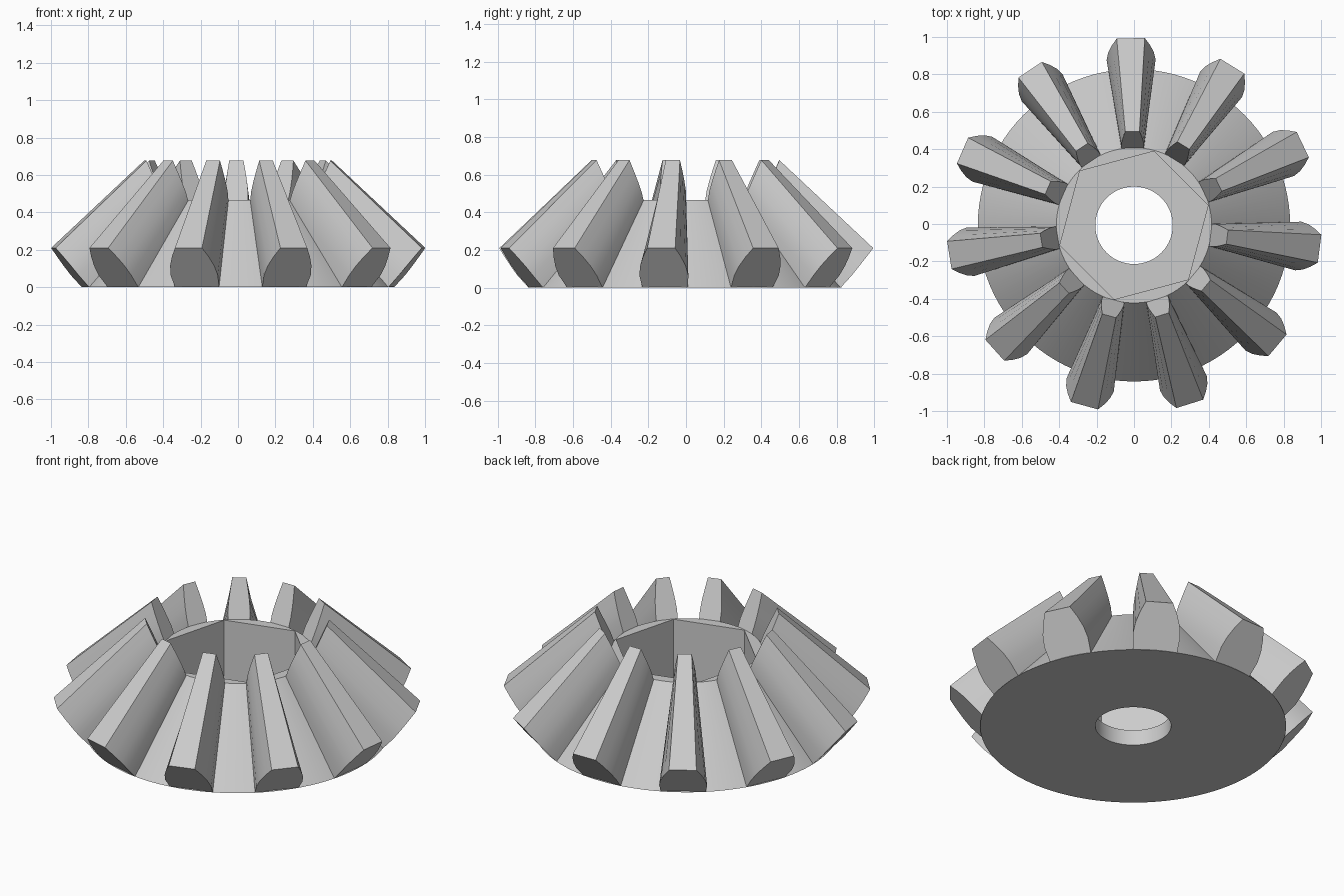
import bpy, bmesh, math
from mathutils import Matrix

if "Cube" in bpy.data.objects:
    bpy.data.objects.remove(bpy.data.objects["Cube"])

TEETH = 11
CENTRE_Y = -0.007

steel = bpy.data.materials.new("light grey metal")
steel.use_nodes = True
steel.diffuse_color = (0.6, 0.6, 0.6, 1)
steel.node_tree.nodes["Principled BSDF"].inputs["Base Color"].default_value = (0.6, 0.6, 0.6, 1)


def make_object(name, bm):
    bmesh.ops.recalc_face_normals(bm, faces=bm.faces)
    mesh = bpy.data.meshes.new(name)
    bm.to_mesh(mesh)
    bm.free()
    mesh.materials.append(steel)
    obj = bpy.data.objects.new(name, mesh)
    bpy.context.collection.objects.link(obj)
    return obj


def frustum(name, sides, r_bottom, r_top, z0, z1, turn=0):
    bm = bmesh.new()
    bmesh.ops.create_cone(bm, cap_ends=True, segments=sides, radius1=r_bottom,
                          radius2=r_top, depth=z1 - z0)
    bm.transform(Matrix.Translation((0, CENTRE_Y, (z0 + z1) / 2)) @ Matrix.Rotation(turn, 4, "Z"))
    return make_object(name, bm)


def shade(obj):
    bpy.ops.object.select_all(action="DESELECT")
    obj.select_set(True)
    bpy.context.view_layer.objects.active = obj
    bpy.ops.object.shade_smooth_by_angle(angle=math.radians(30))


# Conical body with a round shaft hole and a six-sided socket
body = frustum("gear_body", 96, 0.835, 0.415, 0, 0.465)
cutters = [frustum("shaft_cutter", 64, 0.207, 0.207, -0.2, 0.3),
           frustum("socket_cutter", 6, 0.41, 0.41, 0.093, 0.7, math.radians(15))]
# create_cone starts its first corner on an axis, so check the socket corner direction
corner = cutters[1].data.vertices[0].co
off = math.radians(15) - math.atan2(corner.y - CENTRE_Y, corner.x)
cutters[1].data.transform(Matrix.Translation((0, CENTRE_Y, 0)) @ Matrix.Rotation(off, 4, "Z")
                          @ Matrix.Translation((0, -CENTRE_Y, 0)))
for cutter in cutters:
    cutter.hide_render = True
    mod = body.modifiers.new(cutter.name, "BOOLEAN")
    mod.object = cutter
    mod.operation = "DIFFERENCE"
    mod.solver = "EXACT"
    bpy.context.view_layer.objects.active = body
    bpy.ops.object.modifier_apply(modifier=mod.name)
for cutter in cutters:
    bpy.data.objects.remove(cutter)
shade(body)

# Tooth end sections from root to tip: half width, radius, height
OUTER = [(0.122, 0.826, 0.0), (0.131, 0.885, 0.065), (0.122, 0.925, 0.115),
         (0.102, 0.963, 0.163), (0.075, 1.0, 0.21)]
INNER = [(0.06, 0.409, 0.455), (0.061, 0.43, 0.51), (0.056, 0.454, 0.565),
         (0.048, 0.478, 0.62), (0.038, 0.502, 0.677)]


def add_tooth(bm, angle):
    turn = Matrix.Translation((0, CENTRE_Y, 0)) @ Matrix.Rotation(angle, 4, "Z")

    def ring(section):
        points = [(r, w, z) for w, r, z in section]
        points += [(r, -w, z) for w, r, z in reversed(section)]
        loop = [bm.verts.new(p) for p in points]
        bmesh.ops.transform(bm, matrix=turn, verts=loop)
        return loop

    a, b = ring(OUTER), ring(INNER)
    bm.faces.new(a)
    bm.faces.new(b)
    for i in range(len(a)):
        j = (i + 1) % len(a)
        bm.faces.new((a[i], a[j], b[j], b[i]))


bm = bmesh.new()
for k in range(TEETH):
    add_tooth(bm, math.radians(91) + k * math.tau / TEETH)
shade(make_object("gear_teeth", bm))
